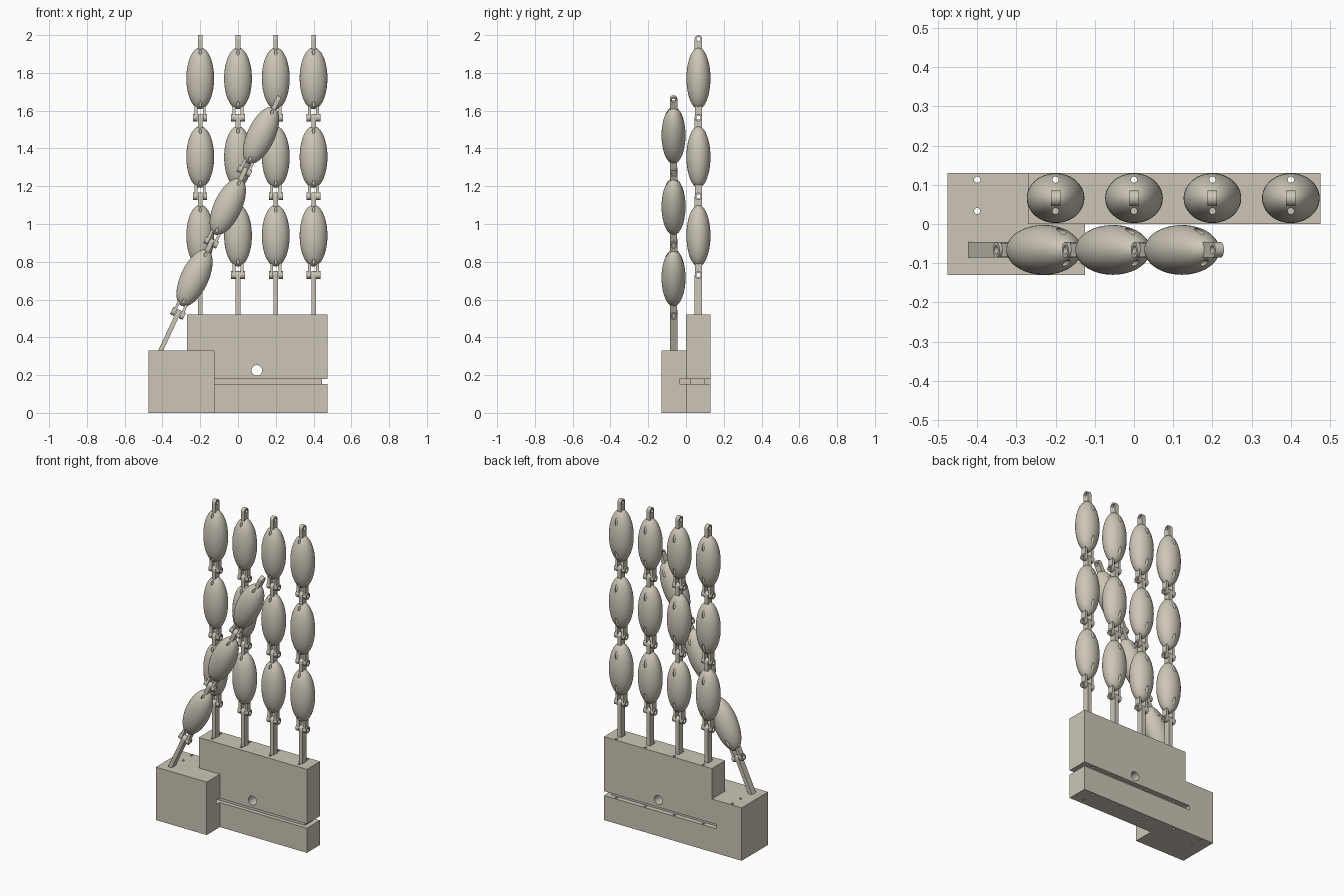
import bpy, math
from mathutils import Matrix, Vector

cube = bpy.data.objects.get("Cube")
if cube:
    bpy.data.objects.remove(cube, do_unlink=True)

stone = bpy.data.materials.new("warm_grey")
stone.use_nodes = True
COLOR = (0.61, 0.565, 0.475, 1)
stone.diffuse_color = COLOR
stone.node_tree.nodes["Principled BSDF"].inputs["Base Color"].default_value = COLOR


def finish(name):
    ob = bpy.context.object
    ob.name = ob.data.name = name
    ob.data.materials.clear()
    ob.data.materials.append(stone)
    return ob


def box(name, lo, hi):
    lo, hi = Vector(lo), Vector(hi)
    bpy.ops.mesh.primitive_cube_add(size=1, location=(lo + hi) / 2)
    bpy.context.object.scale = hi - lo
    bpy.ops.object.transform_apply(location=True, rotation=True, scale=True)
    return finish(name)


def rod(name, radius, start, end, sides=24):
    start, end = Vector(start), Vector(end)
    axis = end - start
    bpy.ops.mesh.primitive_cylinder_add(vertices=sides, radius=radius, depth=axis.length)
    ob = bpy.context.object
    ob.matrix_world = Matrix.Translation((start + end) / 2) @ axis.to_track_quat('Z', 'Y').to_matrix().to_4x4()
    bpy.ops.object.transform_apply(location=True, rotation=True, scale=True)
    return finish(name)


def boolean(ob, tool, operation='DIFFERENCE'):
    mod = ob.modifiers.new("cut", 'BOOLEAN')
    mod.operation, mod.solver, mod.object = operation, 'EXACT', tool
    bpy.context.view_layer.objects.active = ob
    bpy.ops.object.modifier_apply(modifier=mod.name)
    bpy.data.objects.remove(tool, do_unlink=True)


def smooth(ob):
    bpy.ops.object.select_all(action='DESELECT')
    ob.select_set(True)
    bpy.context.view_layer.objects.active = ob
    bpy.ops.object.shade_smooth_by_angle(angle=math.radians(35))


def bore(ob, z):
    """Pin hole across a hinge."""
    boolean(ob, rod("pin_cutter", 0.011, (-0.1, 0, z), (0.1, 0, z)))


# Layout
FINGER_X = (-0.2, 0, 0.2, 0.4)
FINGER_Y = 0.066
PITCH = 0.4165
CENTRE = PITCH / 2
CORDS = (0.047, -0.033)

# Palm: tall slab joined to the lower thumb block
palm = box("palm", (-0.27, 0, 0), (0.475, 0.13, 0.52))
boolean(palm, box("thumb_block", (-0.475, -0.13, 0), (-0.125, 0.13, 0.33)), 'UNION')
boolean(palm, box("slot_cutter", (-0.3, -0.035, 0.153), (0.6, 0.2, 0.18)))
boolean(palm, rod("round_cutter", 0.028, (0.1, -0.3, 0.225), (0.1, 0.3, 0.225), 32))
for x in (-0.4,) + FINGER_X:
    for offset in CORDS:
        y = FINGER_Y + offset
        boolean(palm, rod("cord_cutter", 0.008, (x, y, -0.1), (x, y, 0.7), 16))
smooth(palm)

# Plate lying in the slot
box("slot_plate", (-0.3, 0.025, 0.153), (0.445, 0.1, 0.18))


def tab(name, bottom, hinge):
    """Flat bar with a rounded, drilled end."""
    bar = box(name, (-0.012, -0.02, bottom), (0.012, 0.02, hinge))
    boolean(bar, rod("end", 0.02, (-0.012, 0, hinge), (0.012, 0, hinge)), 'UNION')
    bore(bar, hinge)
    smooth(bar)
    return bar


def prong(name, side):
    """One fork arm with a wider round knuckle at the hinge."""
    xs = sorted((side * 0.014, side * 0.029))
    arm = box(name, (xs[0], -0.018, 0), (xs[1], 0.018, 0.09))
    boolean(arm, rod("knuckle", 0.02, (side * 0.014, 0, 0), (side * 0.037, 0, 0)), 'UNION')
    bore(arm, 0)
    smooth(arm)
    return arm


# Master pieces of one finger segment, with its lower hinge at the origin
bpy.ops.mesh.primitive_uv_sphere_add(segments=48, ring_count=32, radius=1)
bpy.context.object.scale = (0.0735, 0.0635, 0.163)
bpy.context.object.location = (0, 0, CENTRE)
bpy.ops.object.transform_apply(location=True, rotation=True, scale=True)
bead = finish("bead")
for y in CORDS:
    boolean(bead, rod("cord_cutter", 0.008, (0, y, -0.1), (0, y, 0.6), 16))
smooth(bead)
segment = [bead, tab("upper_tab", PITCH - 0.1, PITCH),
           prong("fork_left", 1), prong("fork_right", -1)]
base_rod = tab("base_rod", -0.24, 0)


def place(master, name, matrix):
    ob = bpy.data.objects.new(name, master.data)
    bpy.context.collection.objects.link(ob)
    ob.matrix_world = matrix


def finger(name, matrix):
    place(base_rod, name + "_base_rod", matrix)
    for level in range(3):
        spot = matrix @ Matrix.Translation((0, 0, PITCH * level))
        for master in segment:
            place(master, f"{name}_{master.name}_{level + 1}", spot)


# Four upright fingers and the leaning thumb
for i, x in enumerate(FINGER_X):
    finger(f"finger_{i + 1}", Matrix.Translation((x, FINGER_Y, 0.73)))
finger("thumb", Matrix.Translation((-0.318, -0.066, 0.526)) @ Matrix.Rotation(math.radians(25), 4, 'Y'))

for master in segment + [base_rod]:
    bpy.data.objects.remove(master, do_unlink=True)
